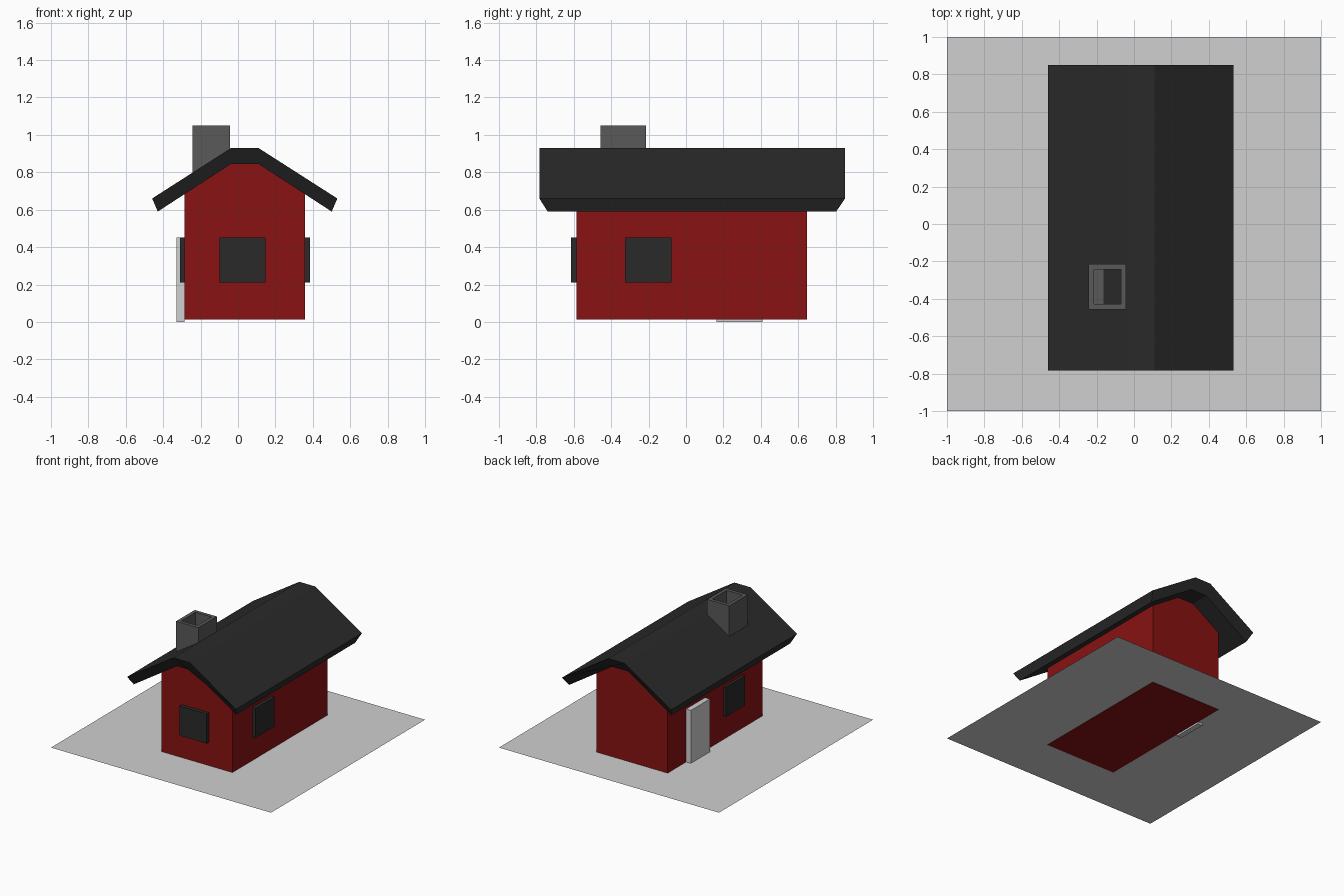
import bpy
import bmesh

if "Cube" in bpy.data.objects:
    bpy.data.objects.remove(bpy.data.objects["Cube"], do_unlink=True)


def material(name, r, g, b):
    m = bpy.data.materials.new(name)
    m.use_nodes = True
    m.diffuse_color = (r, g, b, 1)
    bsdf = next(n for n in m.node_tree.nodes if n.type == "BSDF_PRINCIPLED")
    bsdf.inputs["Base Color"].default_value = (r, g, b, 1)
    return m


RED = material("barn red", 0.25, 0.006, 0.006)
BLACK = material("charcoal", 0.023, 0.023, 0.023)
STONE = material("chimney grey", 0.1, 0.1, 0.1)
PALE = material("pale grey", 0.63, 0.63, 0.63)


def finish(name, bm, mat):
    if len(bm.faces) > 1:
        bmesh.ops.recalc_face_normals(bm, faces=bm.faces)
    mesh = bpy.data.meshes.new(name)
    bm.to_mesh(mesh)
    bm.free()
    mesh.materials.append(mat)
    obj = bpy.data.objects.new(name, mesh)
    bpy.context.collection.objects.link(obj)
    return obj


def box(name, x, y, z, mat):
    """Box from (min, max) ranges; returns the object."""
    bm = bmesh.new()
    bmesh.ops.create_cube(bm, size=1)
    for v in bm.verts:
        v.co = [r[0] if c < 0 else r[1] for c, r in zip(v.co, (x, y, z))]
    return finish(name, bm, mat)


def prism(name, profile, mat):
    """Loft an xz profile along y; each point is (x, z, y_front, y_back)."""
    bm = bmesh.new()
    front = [bm.verts.new((x, a, z)) for x, z, a, b in profile]
    back = [bm.verts.new((x, b, z)) for x, z, a, b in profile]
    bm.faces.new(front)
    bm.faces.new(back)
    n = len(profile)
    for i in range(n):
        j = (i + 1) % n
        bm.faces.new((front[i], front[j], back[j], back[i]))
    return finish(name, bm, mat)


MID = 0.036  # x of the ridge centre


def mirrored(half):
    """Complete a half profile of (offset, z) from left to right."""
    return [(MID - d, z) for d, z in half] + [(MID + d, z) for d, z in reversed(half)]


# Thin ground sheet
bm = bmesh.new()
bmesh.ops.create_grid(bm, x_segments=1, y_segments=1, size=1)
for v in bm.verts:
    v.co.z = 0.017
finish("ground", bm, PALE)

# Walls with a flat-topped gable
walls = mirrored([(0.323, 0.014), (0.323, 0.684), (0.073, 0.847)])
prism("walls", [(x, z, -0.585, 0.648) for x, z in walls], RED)

# Thick roof, its underside drawn in at all edges
top = mirrored([(0.495, 0.66), (0.073, 0.93)])
under = mirrored([(0.465, 0.59), (0.073, 0.845)])
prism("roof", [(x, z, -0.784, 0.85) for x, z in top]
      + [(x, z, -0.74, 0.803) for x, z in reversed(under)], BLACK)

# Window slabs on the front and both sides
box("front_window", (-0.10, 0.146), (-0.615, -0.57), (0.21, 0.452), BLACK)
for side, x in (("left", (0.34, 0.386)), ("right", (-0.31, -0.27))):
    box(side + "_window", x, (-0.325, -0.078), (0.21, 0.452), BLACK)

# Door on the right side
box("door", (-0.33, -0.285), (0.162, 0.408), (0, 0.452), PALE)

# Chimney with a recessed flue
chimney = box("chimney", (-0.243, -0.042), (-0.456, -0.214), (0.72, 1.05), STONE)
bm = bmesh.new()
bm.from_mesh(chimney.data)
cap = max(bm.faces, key=lambda f: f.calc_center_median().z)
bmesh.ops.inset_region(bm, faces=[cap], thickness=0.028, use_even_offset=True)
flue = bmesh.ops.extrude_face_region(bm, geom=[cap])["geom"]
bmesh.ops.translate(bm, vec=(0, 0, -0.2),
                    verts=[g for g in flue if isinstance(g, bmesh.types.BMVert)])
if cap.is_valid:
    bmesh.ops.delete(bm, geom=[cap], context="FACES_ONLY")
bmesh.ops.recalc_face_normals(bm, faces=bm.faces)
bm.to_mesh(chimney.data)
bm.free()
